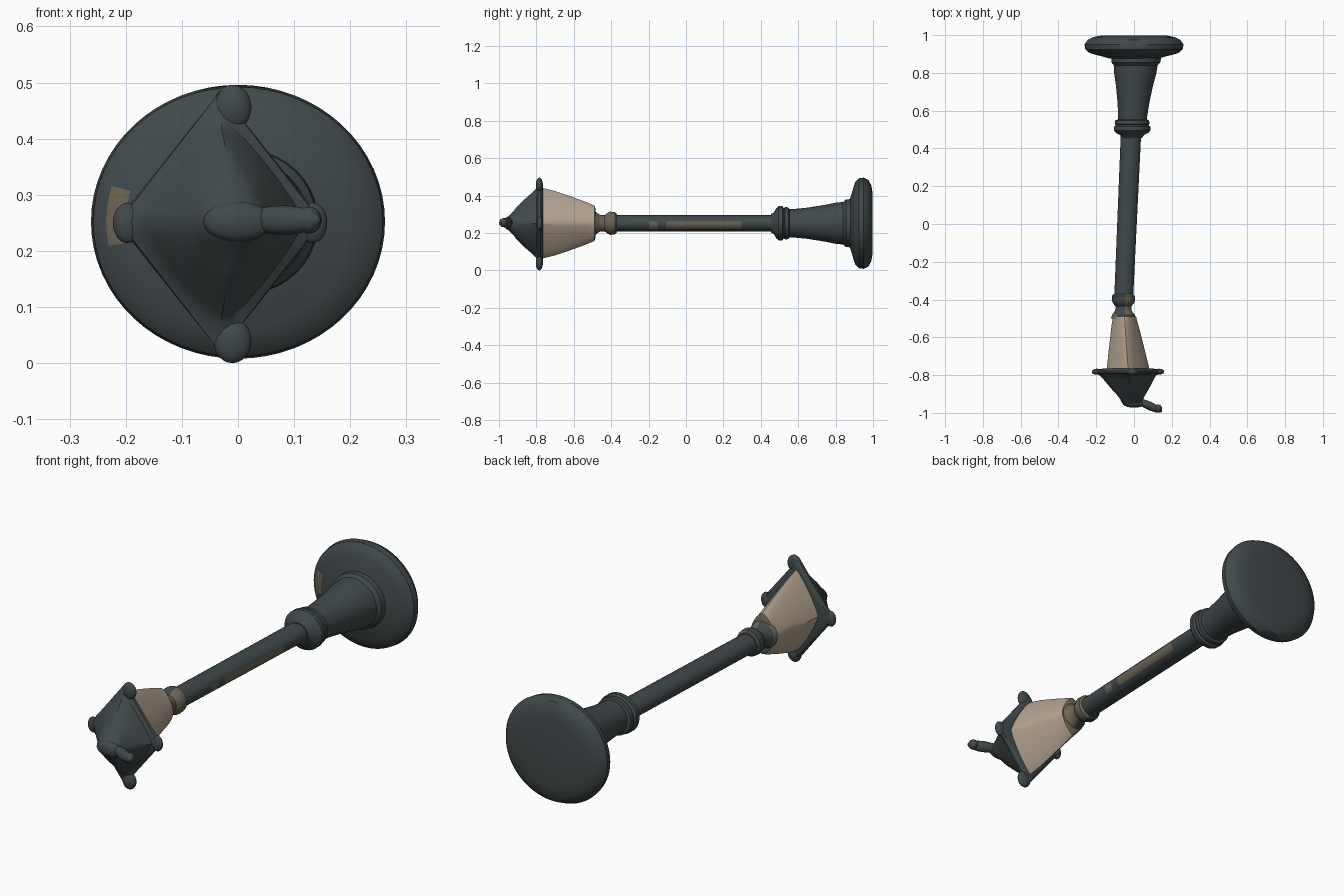
import bpy, bmesh, math

ZC = 0.252  # height of the lamp axis


def mat(name, rgb):
    m = bpy.data.materials.new(name)
    m.diffuse_color = (*rgb, 1)
    return m


MATS = [mat("dark_iron", (0.052, 0.066, 0.069)),
        mat("cream_glass", (0.47, 0.38, 0.29)),
        mat("worn_bronze", (0.15, 0.125, 0.088))]


def finish(ob):
    bpy.ops.object.select_all(action='DESELECT')
    ob.select_set(True)
    bpy.context.view_layer.objects.active = ob
    bpy.ops.object.shade_smooth_by_angle(angle=math.radians(35))


def loft(name, sections, sides=32, rule=None, base=0):
    """Skin superellipse sections (y, centre x, x radius, z radius, exponent)."""
    bm = bmesh.new()
    rings = []
    for y, cx, rx, rz, p in sections:
        ring = []
        for i in range(sides):
            a = 2 * math.pi * i / sides
            c, s = math.cos(a), math.sin(a)
            k = (abs(c) ** p + abs(s) ** p) ** (-1 / p)
            ring.append(bm.verts.new((cx + rx * k * c, y, ZC + rz * k * s)))
        rings.append(ring)
    for r, q in zip(rings, rings[1:]):
        for i in range(sides):
            j = (i + 1) % sides
            bm.faces.new((r[i], r[j], q[j], q[i]))
    bm.faces.new(rings[0])
    bm.faces.new(rings[-1])
    bmesh.ops.recalc_face_normals(bm, faces=bm.faces)
    for f in bm.faces:
        f.material_index = rule(f.calc_center_median()) if rule else base
    me = bpy.data.meshes.new(name)
    bm.to_mesh(me)
    bm.free()
    for m in MATS:
        me.materials.append(m)
    ob = bpy.data.objects.new(name, me)
    bpy.context.collection.objects.link(ob)
    finish(ob)
    return ob


def blob(name, loc, scale, turn=0):
    bpy.ops.mesh.primitive_uv_sphere_add(segments=20, ring_count=12, location=loc,
                                         rotation=(0, 0, turn))
    ob = bpy.context.object
    ob.name = name
    ob.scale = scale
    ob.data.materials.append(MATS[0])
    finish(ob)


# Round foot with a small worn patch on its face
foot = [(0.998, 0.17, 0.16), (0.99, 0.215, 0.205), (0.975, 0.245, 0.232),
        (0.95, 0.262, 0.244), (0.925, 0.258, 0.24), (0.905, 0.235, 0.22),
        (0.895, 0.2, 0.19), (0.885, 0.16, 0.155), (0.875, 0.125, 0.125)]
loft("foot", [(y, 0, rx, rz, 2) for y, rx, rz in foot], 64,
     lambda c: 2 if c.x < -0.17 and 0.22 < c.z < 0.31 and 0.89 < c.y < 0.915 else 0)

# Flared sleeve above the foot
sleeve = [(0.89, 0.132), (0.855, 0.13), (0.84, 0.116), (0.80, 0.112),
          (0.72, 0.096), (0.64, 0.084), (0.57, 0.077), (0.545, 0.077)]
loft("sleeve", [(y, 0.012 - (0.89 - y) * 0.06, r, r * 0.98, 2) for y, r in sleeve], 40)

# Double ring where the sleeve meets the pole
ring = [(0.555, 0.074), (0.548, 0.09), (0.53, 0.092), (0.523, 0.086),
        (0.515, 0.097), (0.495, 0.097), (0.482, 0.085), (0.47, 0.062), (0.455, 0.052)]
loft("sleeve_ring", [(y, -0.01, r, r * 0.94, 2) for y, r in ring], 40)


# Slightly leaning pole with a worn stripe along one side
def pole_rule(c):
    worn = -0.1 < c.y < 0.3 or -0.2 < c.y < -0.15
    return 2 if worn and c.x > 0 - 0.03 and abs(c.z - 0.245) < 0.018 else 0


pole = []
for i in range(41):
    y = 0.5 - 0.9 * i / 40
    pole.append((y, -0.015 - 0.04 * i / 40, 0.054 - 0.004 * i / 40, 0.043, 2))
loft("pole", pole, 28, pole_rule)

# Collar and neck below the lantern, worn on one side
neck = [(-0.37, 0.05), (-0.38, 0.06), (-0.405, 0.062), (-0.42, 0.055),
        (-0.435, 0.043), (-0.455, 0.043), (-0.47, 0.05), (-0.48, 0.06), (-0.5, 0.066)]
loft("neck", [(y, -0.056, r, r, 2) for y, r in neck], 32,
     lambda c: 2 if c.x > -0.045 or c.y < -0.475 else 0)

# Four-sided lantern glass
glass = [(-0.483, 0.05, 0.075, 1.6), (-0.49, 0.062, 0.095, 1.5),
         (-0.51, 0.065, 0.103, 1.4), (-0.53, 0.07, 0.112, 1.3),
         (-0.62, 0.087, 0.145, 1.22), (-0.70, 0.101, 0.172, 1.2),
         (-0.775, 0.115, 0.19, 1.2)]
loft("lantern_glass", [(y, -0.05 + (-0.5 - y) * 0.07, rx, rz, p) for y, rx, rz, p in glass],
     48, lambda c: 2 if c.y > -0.488 else 1)

# Roof with a flared, pointed brim
roof = [(-0.765, 0.125, 0.2, 1.2), (-0.77, 0.175, 0.222, 1.0),
        (-0.778, 0.185, 0.232, 1.0), (-0.79, 0.18, 0.232, 1.0),
        (-0.80, 0.15, 0.188, 1.15), (-0.82, 0.135, 0.165, 1.25),
        (-0.85, 0.115, 0.14, 1.3), (-0.88, 0.094, 0.112, 1.4),
        (-0.905, 0.075, 0.088, 1.6), (-0.925, 0.062, 0.06, 2),
        (-0.945, 0.056, 0.042, 2), (-0.956, 0.04, 0.03, 2)]
loft("roof", [(y, -0.032 + max(0, -0.8 - y) * 0.16, rx, rz, p) for y, rx, rz, p in roof], 48)

# Rounded knobs on the brim corners
for s in (1, -1):
    blob("brim_knob_vertical", (-0.01, -0.784, 0.248 + s * 0.208), (0.034, 0.019, 0.04))
    blob("brim_knob_side", (-0.032 + s * 0.165, -0.782, 0.25), (0.026, 0.016, 0.036))

# Bent finial on the roof tip
blob("finial_base", (0.0, -0.948, ZC), (0.062, 0.024, 0.036))
blob("finial_tip", (0.08, -0.962, ZC + 0.003), (0.075, 0.022, 0.026), math.radians(-25))
blob("finial_end", (0.127, -0.977, ZC + 0.003), (0.022, 0.022, 0.024))
